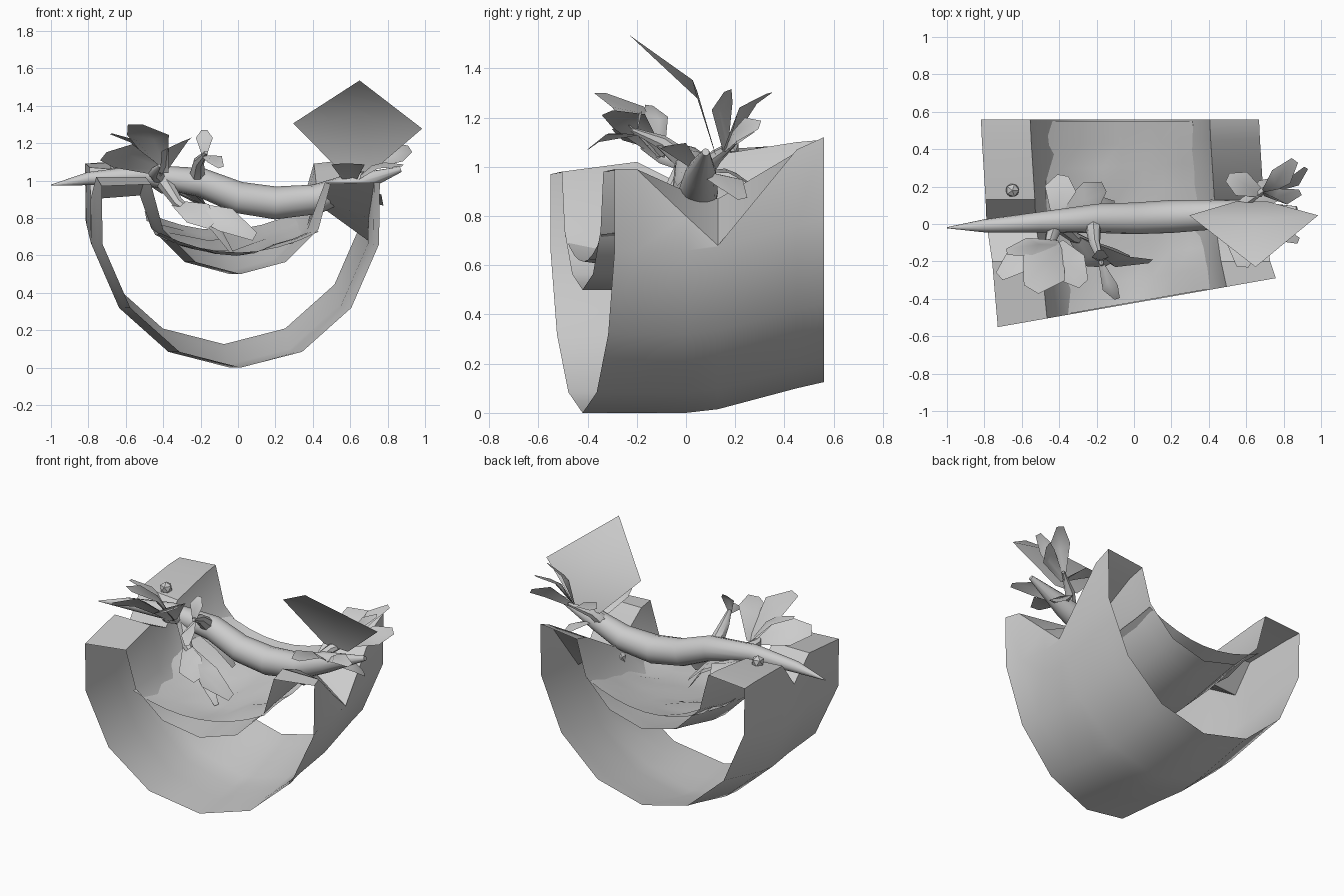
import bpy, math, random
from mathutils import Vector, Matrix

if "Cube" in bpy.data.objects:
    bpy.data.objects.remove(bpy.data.objects["Cube"])

random.seed(4)


def make(name, verts, faces, smooth=35):
    me = bpy.data.meshes.new(name)
    me.from_pydata([tuple(v) for v in verts], [], faces)
    ob = bpy.data.objects.new(name, me)
    bpy.context.collection.objects.link(ob)
    bpy.ops.object.select_all(action='DESELECT')
    ob.select_set(True)
    bpy.context.view_layer.objects.active = ob
    bpy.ops.object.shade_smooth_by_angle(angle=math.radians(smooth))
    return ob


def grid_faces(rows, cols, closed=False):
    return [(r * cols + c, r * cols + (c + 1) % cols,
             (r + 1) * cols + (c + 1) % cols, (r + 1) * cols + c)
            for r in range(rows - 1) for c in range(cols if closed else cols - 1)]


def arc(half, step, a, b, zc):
    """Bottom arc of an ellipse, left to right."""
    angles = [math.radians(step * k) for k in range(-half, half + 1)]
    return [(.015 + a * math.sin(t), zc - b * math.cos(t)) for t in angles]


def tube(name, pts, radii, sides):
    """Tapered tube through the points."""
    pts = [Vector(p) for p in pts]
    verts = []
    for i, p in enumerate(pts):
        t = (pts[min(i + 1, len(pts) - 1)] - pts[max(i - 1, 0)]).normalized()
        u = t.cross(Vector((.3, 1, 0)) if abs(t.y) < .7 else Vector((1, 0, 0))).normalized()
        v = t.cross(u)
        for k in range(sides):
            a = 2 * math.pi * k / sides
            verts.append(p + radii[i] * (u * math.cos(a) + v * math.sin(a)))
    faces = grid_faces(len(pts), sides, True)
    faces += [tuple(range(sides)), tuple(range(len(verts) - sides, len(verts)))]
    return make(name, verts, faces, 50)


def leaf(name, base, tip, width, roll, blunt=.35):
    """Leaf that arches between base and tip, widest past its middle."""
    b, t = Vector(base), Vector(tip)
    d = (t - b).normalized()
    across = Matrix.Rotation(math.radians(roll), 3, d) @ d.cross(Vector((0, 0, 1))).normalized()
    w = across * width / 2
    arch = across.cross(d) * (t - b).length * .17
    m = b.lerp(t, .5) + arch
    side = m.lerp(b, .2) if blunt == 0 else m.lerp(t, .3)
    verts = [b - w * .25, b + w * .25, side - w, m, side + w, t - w * blunt, t + w * blunt]
    make(name, verts, [(0, 1, 4, 3), (0, 3, 2), (2, 3, 5), (3, 4, 6), (3, 6, 5)]
         if blunt else [(0, 1, 4, 3), (0, 3, 2), (2, 3, 5), (3, 4, 5)], 60)


# Hollow half log: outer wall and inner trough lofted along y, ends open
loop = arc(4, 25.5, .76, .86, .86) + arc(3, 30, .48, .48, .98)[::-1]
# y, shift, lift, rim heights: left outer, left inner, right outer, right inner
stations = [(None, 0, 0, .97, .98, .99, .98),      # slanted front edge
            (-.2, -.03, 0, 1.02, 1.02, .99, .99),
            (0, -.06, 0, .9, .92, .8, .9),         # left notch
            (.13, -.065, .015, 1.07, 1.05, .68, .87),  # right notch
            (.45, -.085, .1, 1.09, 1.1, 1.07, 1.06),
            (.56, -.09, .125, 1.09, 1.11, 1.12, 1.09)]
verts = []
for y, dx, dz, lo, li, ro, ri in stations:
    rims = {0: lo, 8: ro, 9: ri, 15: li}
    for i, (x, z) in enumerate(loop):
        verts.append((x + dx, -.423 + .176 * x if y is None else y, rims.get(i, z + dz)))
make("hollow_log", verts, grid_faces(len(stations), 16, True))

# Uneven soil filling the trough
verts = []
n = 9
for j in range(n):
    f = j / (n - 1)
    for i in range(n):
        x = -.42 + .85 * i / (n - 1)
        y0 = -.418 + .176 * x
        bump = random.uniform(-.02, .02) if 0 < j < n - 1 else 0
        verts.append((x - .09 * f, y0 + (.55 - y0) * f,
                      .615 + .6 * x * x + .2 * max(0, f - .4) + bump))
make("soil", verts, grid_faces(n, n))

# Main branch lying across the log
tube("branch", [(-1, -.02, .975), (-.8, -.01, 1.01), (-.5, .01, 1.03), (-.2, .03, .99),
                (0, .03, .91), (.2, .04, .88), (.42, .05, .9), (.6, .06, .97), (.87, .08, 1.06)],
     [.003, .035, .055, .078, .085, .088, .08, .065, .015], 12)

# Side twigs
twigs = {"front_twig": [(-.22, 0, 1.02), (-.21, -.1, 1.1), (-.17, -.22, 1.15)],
         "left_twig": [(-.42, 0, 1.02), (-.45, -.1, 1.04), (-.42, -.18, 1.08)],
         "lower_twig": [(-.4, 0, 1), (-.32, -.07, .88), (-.18, -.12, .78)],
         "right_twig": [(.55, .06, .97), (.6, .12, 1.04), (.72, .2, 1.1)]}
for name, path in twigs.items():
    tube(name, path, [.045, .03, .01], 7)

# Leaves fan out from the twigs: tip, width, roll in degrees
leaf("large_leaf", (.63, .12, 1.05), (.65, -.23, 1.535), .69, -4, 0)
clusters = {
    "left_leaf": ((-.4, -.1, 1.04), [((-.72, -.28, 1.13), .2, 40), ((-.55, -.35, 1.3), .26, 0),
                                     ((-.27, -.32, 1.22), .2, 20), ((-.68, -.15, 1.25), .1, 10)]),
    "twig_leaf": ((-.18, -.2, 1.13), [((-.18, -.14, 1.27), .09, 0), ((-.09, -.4, 1.07), .09, 20)]),
    "lower_leaf": ((-.34, -.06, .88), [((.09, -.2, .7), .15, 60), ((-.14, -.22, .76), .17, 40),
                                       ((-.03, -.18, .61), .08, 20)]),
    "back_leaf": ((-.42, .04, .98), [((-.16, .2, .84), .17, 10), ((-.38, .26, .93), .17, 0),
                                     ((-.1, .1, .74), .14, 0)]),
    "right_leaf": ((.69, .16, 1.07), [((.86, .34, 1.3), .12, 10), ((.92, .3, 1.17), .12, 60),
                                      ((.89, .17, 1.31), .1, 30), ((.5, .25, 1.14), .14, 0)]),
    "end_leaf": ((.6, .06, .98), [((.58, -.23, 1.09), .18, 0), ((.88, -.09, 1.08), .1, 20),
                                  ((.76, .23, .87), .15, 10)]),
}
for name, (base, tips) in clusters.items():
    for i, (tip, width, roll) in enumerate(tips):
        leaf(f"{name}_{i + 1}", base, tip, width, roll)

# Small knobs on the log
for i, spot in enumerate([(-.65, .18, 1.08), (.41, .1, .79)]):
    bpy.ops.mesh.primitive_ico_sphere_add(subdivisions=1, radius=.04, location=spot)
    bpy.context.object.name = f"knob_{i + 1}"
